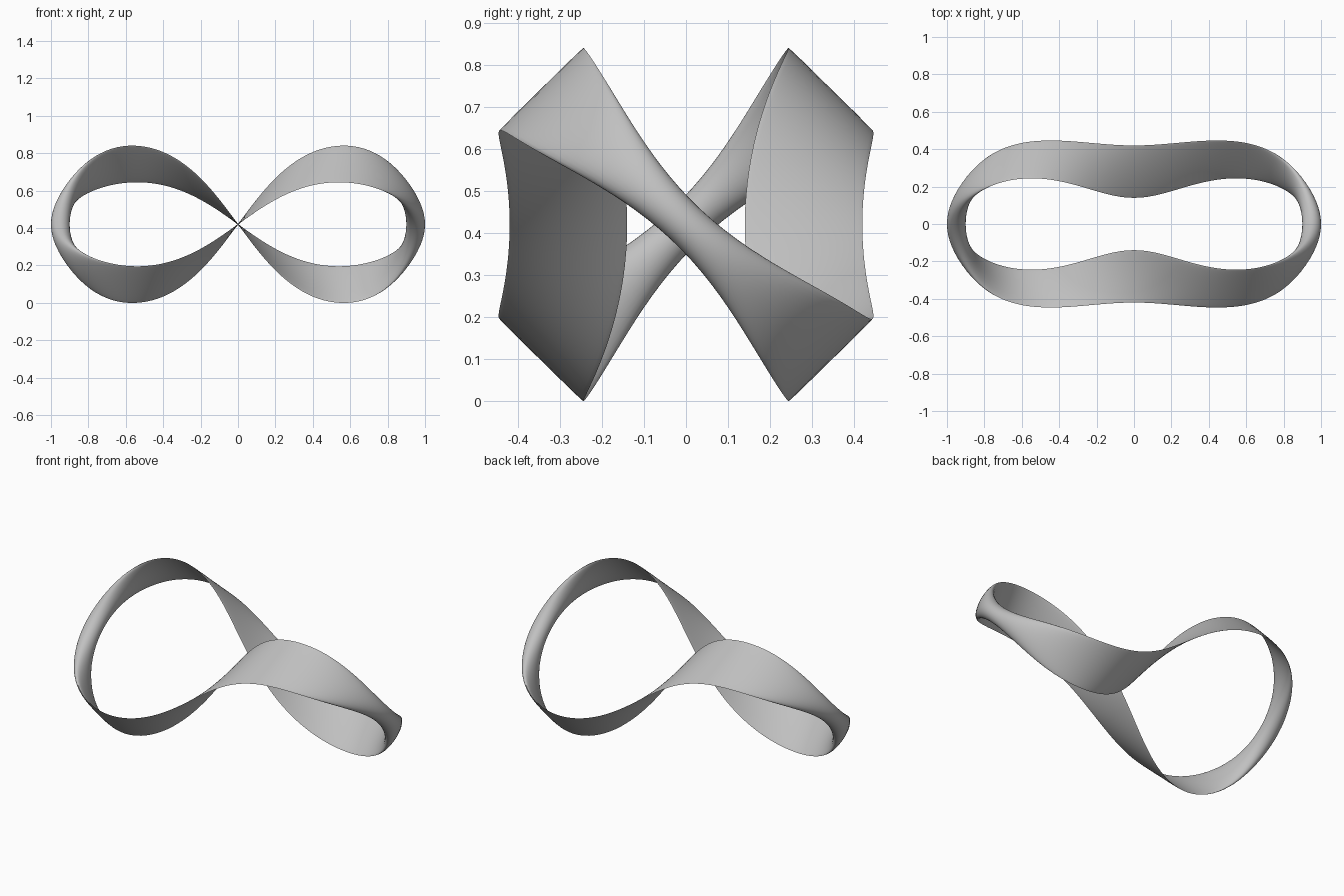
import bpy, bmesh
from math import sin, cos, pi, radians

cube = bpy.data.objects.get("Cube")
if cube:
    bpy.data.objects.remove(cube, do_unlink=True)

STEPS, SIDES = 160, 32
MID_HEIGHT = 0.42

# Plain grey finish
grey = bpy.data.materials.new("plain_grey")
grey.use_nodes = True
colour = (0.53, 0.53, 0.53, 1)
grey.diffuse_color = colour
grey.node_tree.nodes["Principled BSDF"].inputs["Base Color"].default_value = colour


def band_point(t, v):
    """Point on the flattened tube: t runs along the loop, v round the section."""
    s, c, c2 = sin(t), cos(t), cos(2 * t)
    # Centre line: a figure eight that also swings from front to back
    x = c * (0.785 + 0.165 * c2)
    y = s * (0.484 + 0.204 * c2)
    z = MID_HEIGHT - 0.3225 * sin(2 * t)
    # Half width of the band, leaning to and fro and narrowing at the two ends
    lean = radians(45) * (1.83 * c - 0.83 * c ** 3)
    half = 0.14 * (1 - 0.64 * c ** 12)
    hy, hz = half * cos(lean), half * sin(lean)
    # Thickness: round at the ends, thin elsewhere
    bulge = 0.05 * c * c * c2
    skin = 0.025 * s
    a, b = cos(v), sin(v)
    return (x + bulge * b,
            y + hy * a + skin * hz * b,
            z + hz * a - skin * hy * b)


# Twisted closed band
bm = bmesh.new()
rings = [[bm.verts.new(band_point(2 * pi * i / STEPS, 2 * pi * j / SIDES))
          for j in range(SIDES)] for i in range(STEPS)]
for i in range(STEPS):
    ring, following = rings[i], rings[(i + 1) % STEPS]
    for j in range(SIDES):
        k = (j + 1) % SIDES
        bm.faces.new((ring[j], following[j], following[k], ring[k]))
bmesh.ops.recalc_face_normals(bm, faces=bm.faces)
mesh = bpy.data.meshes.new("infinity_band")
bm.to_mesh(mesh)
bm.free()
mesh.materials.append(grey)
band = bpy.data.objects.new("infinity_band", mesh)
bpy.context.collection.objects.link(band)

# Smooth shading
bpy.ops.object.select_all(action="DESELECT")
band.select_set(True)
bpy.context.view_layer.objects.active = band
bpy.ops.object.shade_smooth_by_angle(angle=radians(60))
